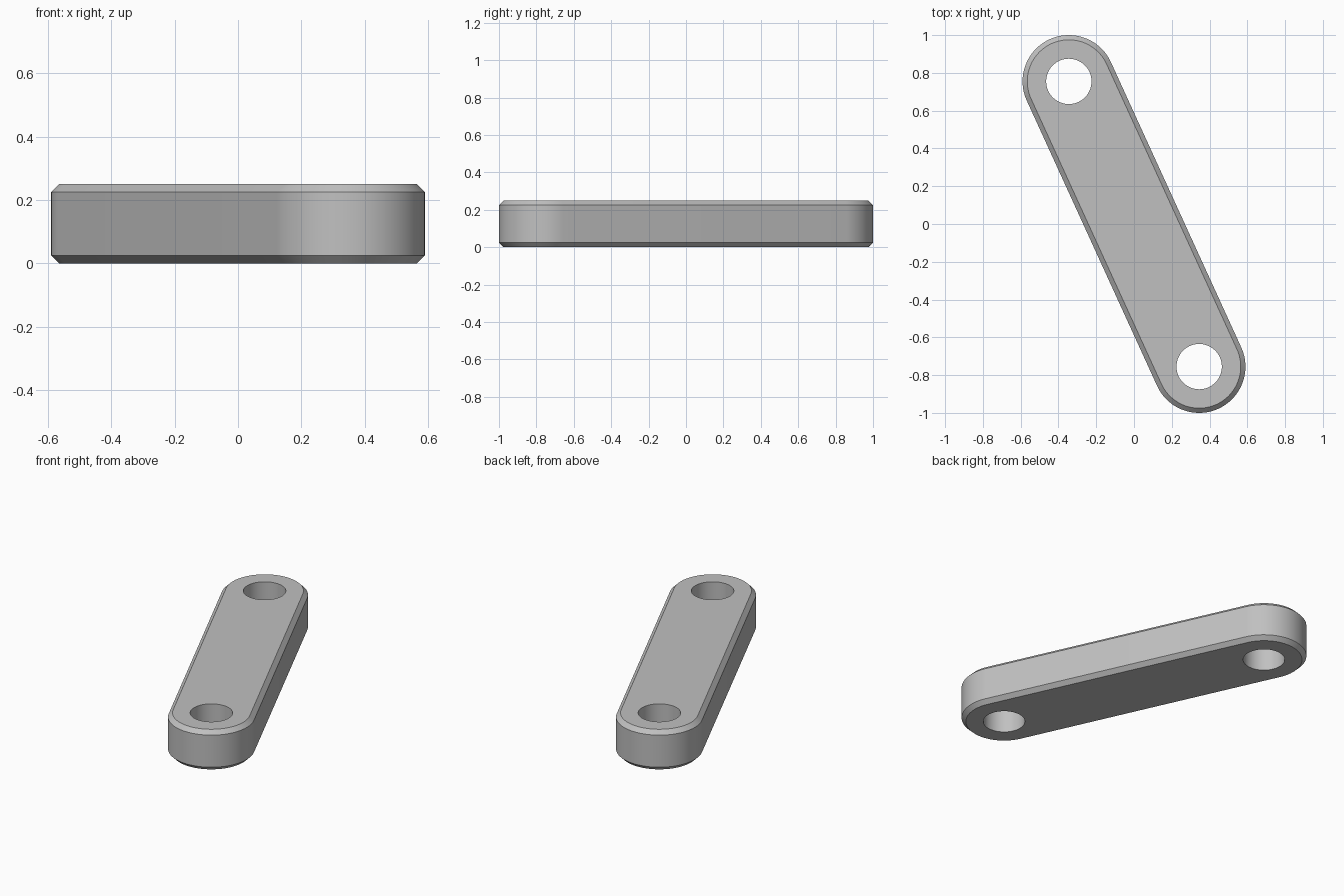
import bpy, bmesh
from math import atan2, cos, sin, pi, radians
from mathutils import Vector

cube = bpy.data.objects.get("Cube")
if cube:
    bpy.data.objects.remove(cube, do_unlink=True)

PIVOT = Vector((0.345, -0.755))   # centre of one hole; the other is opposite
END_RADIUS, HOLE_RADIUS = 0.245, 0.12
HEIGHT, CHAMFER = 0.25, 0.025
STEPS = 48                        # segments per half circle

bm = bmesh.new()


def close_loop(points, z):
    """Make a closed ring of edges at one height."""
    verts = [bm.verts.new((p.x, p.y, z)) for p in points]
    return [bm.edges.new((a, b)) for a, b in zip(verts, verts[1:] + verts[:1])]


def arc(centre, radius, start, sweep, count):
    return [centre + radius * Vector((cos(start + sweep * i / STEPS / 2),
                                      sin(start + sweep * i / STEPS / 2)))
            for i in range(count)]


def slot(radius):
    """Outline of two half circles joined by straight sides."""
    heading = atan2(PIVOT.y, PIVOT.x)
    return [p for side in (0, 1)
            for p in arc(PIVOT * (1 - 2 * side), radius,
                         heading - pi / 2 + side * pi, 2 * pi, STEPS + 1)]


def bridge(rings):
    for a, b in zip(rings, rings[1:]):
        bmesh.ops.bridge_loops(bm, edges=a + b)


# Outer wall with chamfered top and bottom rims
outer = [close_loop(slot(END_RADIUS - inset), z) for inset, z in (
    (CHAMFER, 0), (0, CHAMFER), (0, HEIGHT - CHAMFER), (CHAMFER, HEIGHT))]
bridge(outer)

# Walls of the two through holes
holes = [[close_loop(arc(PIVOT * s, HOLE_RADIUS, 0, 2 * pi, 2 * STEPS), z)
          for z in (0, HEIGHT)] for s in (1, -1)]
for hole in holes:
    bridge(hole)

# Flat bottom and top faces around the holes
for end in (0, -1):
    rim = outer[end] + holes[0][end] + holes[1][end]
    bmesh.ops.triangle_fill(bm, use_beauty=True, use_dissolve=False, edges=rim,
                            normal=(0, 0, -1 if end == 0 else 1))
bmesh.ops.recalc_face_normals(bm, faces=bm.faces)

mesh = bpy.data.meshes.new("link_bar")
bm.to_mesh(mesh)
bm.free()
link = bpy.data.objects.new("link_bar", mesh)
bpy.context.collection.objects.link(link)

# Plain grey material
grey = bpy.data.materials.new("plain_grey")
grey.use_nodes = True
colour = (0.53, 0.53, 0.53, 1)
grey.diffuse_color = colour
grey.node_tree.nodes["Principled BSDF"].inputs["Base Color"].default_value = colour
mesh.materials.append(grey)

bpy.ops.object.select_all(action="DESELECT")
link.select_set(True)
bpy.context.view_layer.objects.active = link
bpy.ops.object.shade_smooth_by_angle(angle=radians(30))
